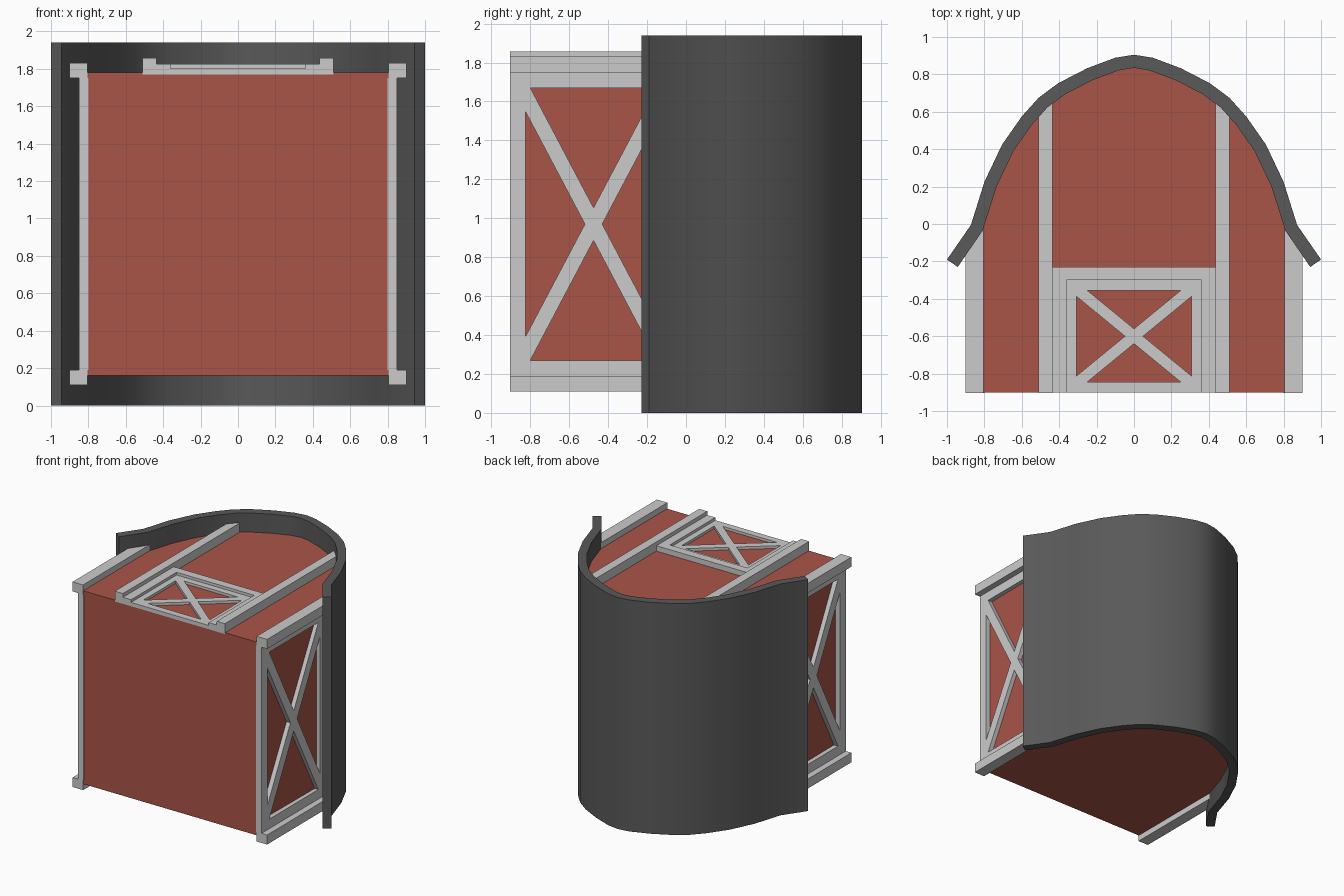
import bpy, bmesh
from mathutils import Vector

if "Cube" in bpy.data.objects:
    bpy.data.objects.remove(bpy.data.objects["Cube"])


def material(name, color):
    m = bpy.data.materials.new(name)
    m.diffuse_color = color
    m.use_nodes = True
    m.node_tree.nodes["Principled BSDF"].inputs["Base Color"].default_value = m.diffuse_color
    return m


RED = material("barn_red", (0.40, 0.09, 0.065, 1))
DARK = material("roof_grey", (0.10, 0.10, 0.10, 1))
TRIM = material("trim_grey", (0.62, 0.62, 0.62, 1))


def prisms(name, polys, lo, hi, axis="z", mat=TRIM, mirror=False):
    """Extrude 2D outlines: axis z takes (x, y), axis x takes (y, z)."""
    bm = bmesh.new()
    for poly in polys:
        def ring(h):
            return [bm.verts.new((a, b, h) if axis == "z" else (h, a, b)) for a, b in poly]
        low, top = ring(lo), ring(hi)
        n = len(poly)
        bm.faces.new(low[::-1])
        bm.faces.new(top)
        for i in range(n):
            j = (i + 1) % n
            bm.faces.new((low[i], low[j], top[j], top[i]))
    bmesh.ops.recalc_face_normals(bm, faces=bm.faces)
    me = bpy.data.meshes.new(name)
    bm.to_mesh(me)
    bm.free()
    me.materials.append(mat)
    ob = bpy.data.objects.new(name, me)
    bpy.context.collection.objects.link(ob)
    if mirror:
        ob.modifiers.new("mirror", "MIRROR").use_axis = (True, False, False)
    return ob


def rect(a0, b0, a1, b1):
    return [(a0, b0), (a1, b0), (a1, b1), (a0, b1)]


def cross(a0, a1, b0, b1, w):
    """Two diagonal boards with level ends, w wide along the first axis."""
    return [[(a0, b0), (a0 + w, b0), (a1, b1), (a1 - w, b1)],
            [(a1 - w, b0), (a1, b0), (a0 + w, b1), (a0, b1)]]


def inset(path, d):
    """Offset an open path to its inner side."""
    out = []
    for i, p in enumerate(path):
        t = (path[min(i + 1, len(path) - 1)] - path[max(i - 1, 0)]).normalized()
        out.append(p + Vector((-t.y, t.x)) * d)
    return out


# Curved roof shell
half = [(1.0, -0.19), (0.872, -0.005), (0.8, 0.225), (0.705, 0.425), (0.6, 0.575),
        (0.51, 0.675), (0.405, 0.753), (0.25, 0.833), (0.1, 0.889)]
outer = [Vector(p) for p in half] + [Vector((0, 0.905))] + [Vector((-x, y)) for x, y in half[::-1]]
roof = prisms("roof", [outer + inset(outer, 0.07)[::-1]], 0, 1.94, mat=DARK)
bpy.context.view_layer.objects.active = roof
roof.select_set(True)
bpy.ops.object.shade_smooth_by_angle(angle=0.524)

# Red body tucked just inside the roof
body = [(-0.81, -0.9), (0.81, -0.9)] + [tuple(p) for p in inset(outer, 0.06)[1:-1]]
prisms("barn_body", [body], 0.16, 1.78, mat=RED)

# Corner posts
post = [(0.805, -0.903), (0.902, -0.903), (0.902, -0.12), (0.805, 0.0)]
prisms("lower_corner_posts", [post], 0.11, 0.19, mirror=True)
prisms("upper_corner_posts", [post], 1.75, 1.83, mirror=True)

# Side wall frames with cross braces
side = [rect(-0.903, 0.19, -0.825, 1.75), rect(-0.125, 0.19, -0.05, 1.75),
        rect(-0.825, 0.19, -0.125, 0.27), rect(-0.825, 1.67, -0.125, 1.75)]
prisms("side_frames", side + cross(-0.889, -0.061, 0.27, 1.67, 0.089),
       0.80, 0.85, axis="x", mirror=True)

# Tall boards on the gable wall
prisms("gable_boards", [[(0.435, -0.903), (0.51, -0.903), (0.51, 0.63), (0.435, 0.69)]],
       1.77, 1.857, mirror=True)

# Door surround
prisms("door_surround", [rect(0.36, -0.902, 0.435, -0.23), rect(-0.36, -0.30, 0.36, -0.23),
                         rect(-0.435, -0.902, -0.36, -0.23)], 1.77, 1.825)

# Door frame with cross brace
door = [rect(-0.36, -0.902, -0.308, -0.30), rect(0.308, -0.902, 0.36, -0.30),
        rect(-0.308, -0.355, 0.308, -0.30), rect(-0.308, -0.902, 0.308, -0.845)]
prisms("door_frame", door + cross(-0.347, 0.347, -0.845, -0.355, 0.097), 1.77, 1.802)
